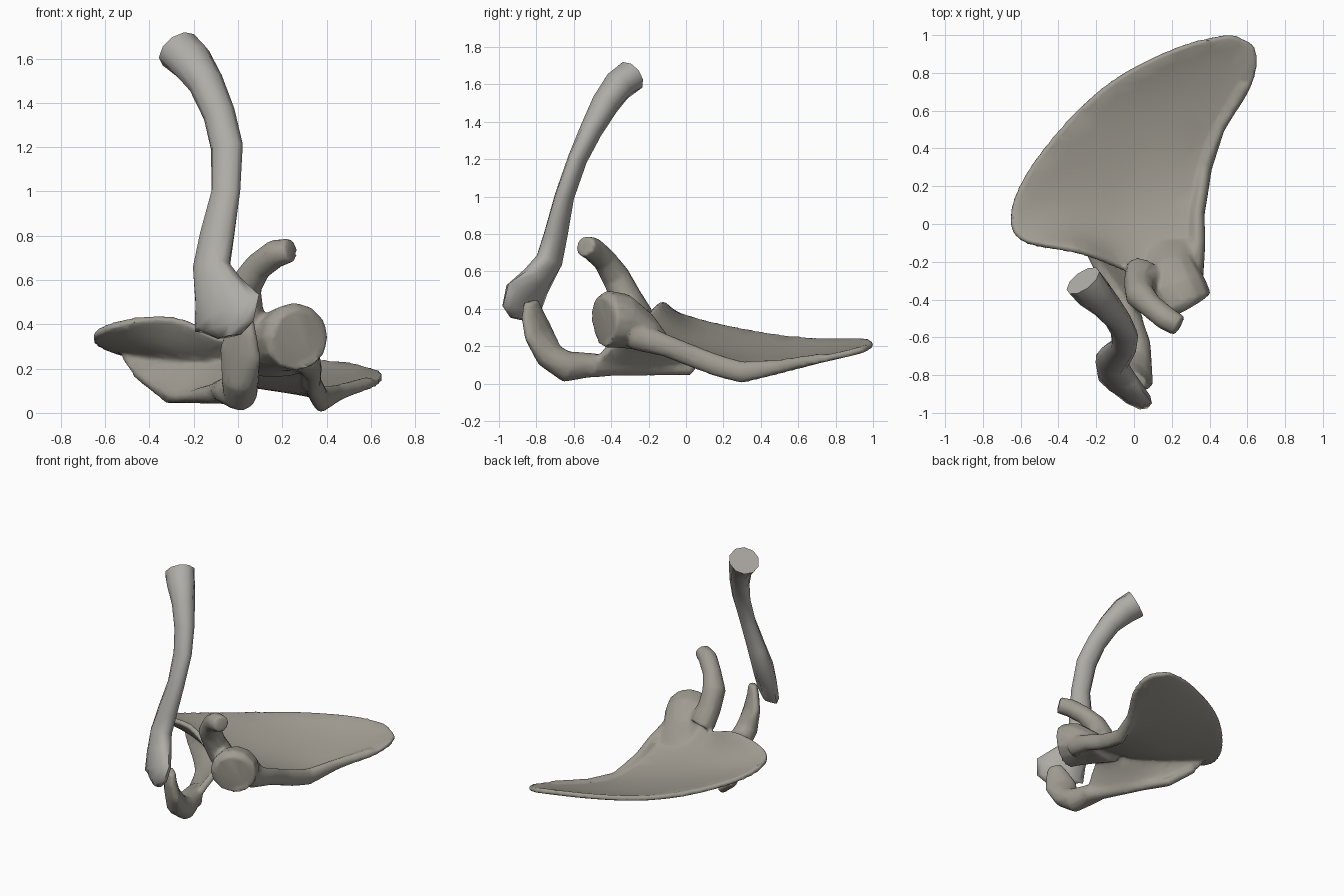
import bpy, bmesh, math
from mathutils import Vector

if "Cube" in bpy.data.objects:
    bpy.data.objects.remove(bpy.data.objects["Cube"])


def new_object(name, bm):
    bmesh.ops.recalc_face_normals(bm, faces=bm.faces)
    me = bpy.data.meshes.new(name)
    bm.to_mesh(me)
    bm.free()
    ob = bpy.data.objects.new(name, me)
    bpy.context.collection.objects.link(ob)
    return ob


def apply_all(ob):
    bpy.ops.object.select_all(action='DESELECT')
    ob.select_set(True)
    bpy.context.view_layer.objects.active = ob
    for m in list(ob.modifiers):
        bpy.ops.object.modifier_apply(modifier=m.name)


def tube(name, path, ref, ref_end=None, sides=10):
    """Loft of ellipses; each station is x, y, z, half size along ref, half size across."""
    bm = bmesh.new()
    pts = [Vector(p[:3]) for p in path]
    rings = []
    for i, p in enumerate(path):
        t = (pts[min(i + 1, len(pts) - 1)] - pts[max(i - 1, 0)]).normalized()
        u = Vector(ref).lerp(Vector(ref_end or ref), i / (len(pts) - 1))
        u = (u - t * u.dot(t)).normalized()
        v = t.cross(u)
        rings.append([bm.verts.new(pts[i] + u * p[3] * math.cos(a) + v * p[4] * math.sin(a))
                      for a in (2 * math.pi * k / sides for k in range(sides))])
    for a, b in zip(rings, rings[1:]):
        for k in range(sides):
            n = (k + 1) % sides
            bm.faces.new((a[k], a[n], b[n], b[k]))
    bm.faces.new(rings[0][::-1])
    bm.faces.new(rings[-1])
    return new_object(name, bm)


def sheet(name, rows, thick):
    """Curved plate through rows of points."""
    bm = bmesh.new()
    grid = [[bm.verts.new(p) for p in r] for r in rows]
    for a, b in zip(grid, grid[1:]):
        for k in range(len(a) - 1):
            bm.faces.new((a[k], a[k + 1], b[k + 1], b[k]))
    ob = new_object(name, bm)
    s = ob.modifiers.new("smooth", 'SUBSURF')
    s.levels = 2
    s = ob.modifiers.new("thick", 'SOLIDIFY')
    s.thickness, s.offset = thick, 0
    apply_all(ob)
    return ob


# Shoulder blade plate: rows run from lateral to medial border, top to tip
blade = sheet("shoulder_blade", [
    [(.33, -.30, .30), (.12, -.29, .34), (-.08, -.24, .31), (-.27, -.13, .47), (-.62, -.12, .39)],
    [(.37, -.12, .20), (.15, -.10, .20), (-.10, -.06, .20), (-.35, -.02, .27), (-.675, .02, .34)],
    [(.36, .05, .14), (.20, .10, .13), (-.05, .15, .14), (-.30, .20, .20), (-.60, .25, .29)],
    [(.40, .30, .05), (.28, .35, .09), (.10, .42, .12), (-.12, .48, .17), (-.35, .56, .235)],
    [(.46, .50, .08), (.38, .56, .10), (.22, .64, .13), (.05, .70, .17), (-.13, .76, .23)],
    [(.65, .73, .13), (.53, .78, .14), (.40, .82, .16), (.26, .86, .19), (.12, .89, .23)],
    [(.66, .95, .18), (.58, .97, .19), (.54, 1.0, .21), (.49, 1.0, .22), (.32, .97, .23)],
], .035)

# Thick lateral border
border = tube("lateral_border", [
    (.30, -.28, .26, .08, .07), (.335, -.10, .20, .06, .045), (.335, .05, .14, .06, .04),
    (.355, .17, .095, .06, .04), (.375, .30, .06, .06, .04), (.45, .50, .09, .04, .03),
    (.59, .74, .14, .025, .03)], (0, 0, 1))

# Ridge on the back of the blade, from root to crest
ridge = sheet("blade_ridge", [
    [(-.52, .14, .28), (-.36, .07, .23), (-.15, -.04, .20), (.00, -.18, .23), (.08, -.29, .29)],
    [(-.52, .13, .26), (-.34, .04, .15), (-.17, -.12, .13), (-.03, -.32, .16), (.03, -.42, .20)],
    [(-.52, .12, .22), (-.32, .00, .05), (-.20, -.20, .05), (-.08, -.42, .05), (.00, -.54, .06)],
], .045)
crest = tube("ridge_crest", [
    (-.46, .10, .19, .03, .03), (-.31, .01, .07, .03, .035), (-.20, -.18, .075, .03, .04),
    (-.09, -.38, .09, .05, .05), (0, -.52, .095, .065, .06)], (0, 0, 1))

# Shoulder tip, a flat plate hooking forward and up
tip = tube("shoulder_tip", [
    (-.09, -.37, .10, .045, .045), (-.04, -.50, .10, .08, .065), (.01, -.64, .09, .08, .085),
    (.01, -.73, .15, .09, .075), (.01, -.79, .27, .115, .048), (.02, -.82, .37, .085, .037),
    (.03, -.83, .44, .05, .03)], (1, -.5, 0), (1, -1, 0))

# Shoulder socket
socket = tube("shoulder_socket", [
    (.16, -.12, .20, .05, .15), (.18, -.24, .28, .11, .15), (.23, -.35, .335, .15, .16),
    (.262, -.43, .345, .155, .16), (.27, -.445, .343, .125, .13)], (0, 0, 1), sides=12)

# Beak-like process
beak = tube("beak_process", [
    (.06, -.27, .35, .12, .09), (.03, -.32, .46, .09, .08), (.03, -.375, .57, .075, .08),
    (.09, -.435, .66, .065, .065), (.17, -.50, .72, .065, .065), (.24, -.54, .735, .06, .055)],
    (1, -1, 0))

# Fuse the scapula parts into one bone
bpy.ops.object.select_all(action='DESELECT')
for ob in (border, ridge, crest, tip, socket, beak, blade):
    ob.select_set(True)
bpy.context.view_layer.objects.active = blade
bpy.ops.object.join()
m = blade.modifiers.new("fuse", 'REMESH')
m.mode, m.voxel_size = 'VOXEL', .012
m = blade.modifiers.new("soften", 'SMOOTH')
m.factor, m.iterations = .5, 7
m = blade.modifiers.new("reduce", 'DECIMATE')
m.ratio = .1
apply_all(blade)

# Collar bone, flattened and broad at its lower end
collar = tube("collar_bone", [
    (-.27, -.30, 1.64, .105, .09), (-.215, -.365, 1.59, .10, .085), (-.145, -.435, 1.49, .08, .075),
    (-.085, -.51, 1.35, .073, .06), (-.05, -.58, 1.2, .075, .05), (-.055, -.65, 1.0, .07, .05),
    (-.095, -.695, .80, .085, .06), (-.12, -.73, .66, .09, .07), (-.09, -.80, .55, .125, .065),
    (-.05, -.87, .45, .185, .055), (-.045, -.885, .39, .15, .05), (-.04, -.89, .345, .07, .03)],
    (1, 0, 0), (1, -.9, 0))

# Bone colours and shading
for ob, col in ((blade, (.35, .33, .285, 1)), (collar, (.43, .415, .385, 1))):
    mat = bpy.data.materials.new(ob.name + "_bone")
    mat.diffuse_color = col
    mat.use_nodes = True
    mat.node_tree.nodes["Principled BSDF"].inputs["Base Color"].default_value = mat.diffuse_color
    ob.data.materials.clear()
    ob.data.materials.append(mat)
    bpy.ops.object.select_all(action='DESELECT')
    ob.select_set(True)
    bpy.context.view_layer.objects.active = ob
    bpy.ops.object.shade_smooth_by_angle(angle=math.radians(60))
